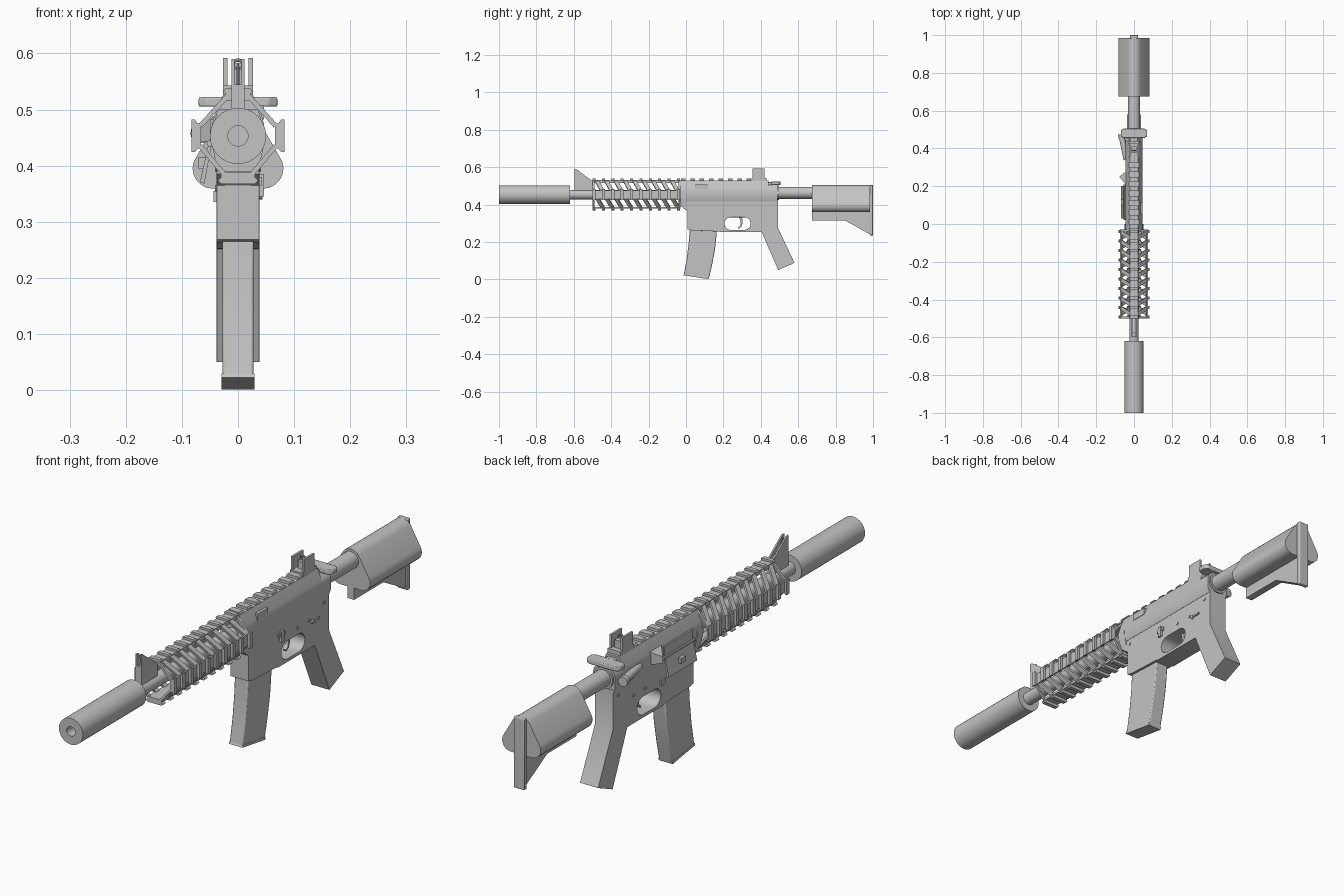
import bpy, bmesh, math
from mathutils import Vector
from itertools import product

if "Cube" in bpy.data.objects:
    bpy.data.objects.remove(bpy.data.objects["Cube"])

grey = bpy.data.materials.new("plain grey")
grey.diffuse_color = (0.55, 0.55, 0.55, 1)
grey.use_nodes = True
grey.node_tree.nodes["Principled BSDF"].inputs["Base Color"].default_value = grey.diffuse_color
AX = 0.453            # height of the bore line


def finish(ob, bevel=0):
    ob.data.materials.clear()
    ob.data.materials.append(grey)
    if bevel:
        m = ob.modifiers.new("edge", 'BEVEL')
        m.width, m.segments, m.limit_method = bevel, 2, 'ANGLE'
    bpy.ops.object.select_all(action='DESELECT')
    ob.select_set(True)
    bpy.context.view_layer.objects.active = ob
    bpy.ops.object.shade_smooth_by_angle(angle=math.radians(32))
    return ob


def hulls(name, groups, bevel=0):
    """One object made of convex pieces, each given by its corner points."""
    bm = bmesh.new()
    for pts in groups:
        vs = [bm.verts.new(p) for p in pts]
        bmesh.ops.convex_hull(bm, input=vs)
    bmesh.ops.dissolve_limit(bm, angle_limit=0.01, verts=bm.verts, edges=bm.edges)
    bmesh.ops.recalc_face_normals(bm, faces=bm.faces)
    me = bpy.data.meshes.new(name)
    bm.to_mesh(me)
    ob = bpy.data.objects.new(name, me)
    bpy.context.collection.objects.link(ob)
    return finish(ob, bevel)


def box(x0, x1, y0, y1, z0, z1):
    return list(product((x0, x1), (y0, y1), (z0, z1)))


def section(pts, y0, y1):
    """Cross-section (x, z), mirrored and stretched along y."""
    return [(s * x, y, z) for s in (-1, 1) for x, z in pts for y in (y0, y1)]


def side(name, loops, half, x=0, bevel=0):
    """Side profile (y, z) with optional holes, extruded in x."""
    cu = bpy.data.curves.new(name, 'CURVE')
    cu.dimensions, cu.fill_mode, cu.extrude = '2D', 'BOTH', half
    for pts in loops:
        sp = cu.splines.new('POLY')
        sp.points.add(len(pts) - 1)
        for p, (a, b) in zip(sp.points, pts):
            p.co = (a, b, 0, 1)
        sp.use_cyclic_u = True
    tmp = bpy.data.objects.new(name + "_curve", cu)
    bpy.context.collection.objects.link(tmp)
    bpy.context.view_layer.update()
    bm = bmesh.new()
    bm.from_mesh(tmp.to_mesh())
    tmp.to_mesh_clear()
    bpy.data.objects.remove(tmp)
    for v in bm.verts:
        v.co = (v.co.z + x, v.co.x, v.co.y)
    bmesh.ops.remove_doubles(bm, verts=bm.verts, dist=1e-5)
    bmesh.ops.dissolve_limit(bm, angle_limit=0.01, verts=bm.verts, edges=bm.edges)
    bmesh.ops.recalc_face_normals(bm, faces=bm.faces)
    me = bpy.data.meshes.new(name)
    bm.to_mesh(me)
    bm.free()
    ob = bpy.data.objects.new(name, me)
    bpy.context.collection.objects.link(ob)
    return finish(ob, bevel)


def lathe(name, prof, z=AX, n=32):
    """Profile (radius, y) spun round a lengthwise axis."""
    bm = bmesh.new()
    rings = [[bm.verts.new((r * math.cos(t), y, z + r * math.sin(t)))
              for t in (2 * math.pi * i / n for i in range(n))] for r, y in prof]
    for a, b in zip(rings, rings[1:]):
        for i in range(n):
            bm.faces.new((a[i], a[(i + 1) % n], b[(i + 1) % n], b[i]))
    bm.faces.new(rings[0])
    bm.faces.new(rings[-1])
    bmesh.ops.recalc_face_normals(bm, faces=bm.faces)
    me = bpy.data.meshes.new(name)
    bm.to_mesh(me)
    ob = bpy.data.objects.new(name, me)
    bpy.context.collection.objects.link(ob)
    return finish(ob)


def rod(a, b, r, n=16):
    """Corner points of a cylinder between two points."""
    a, b = Vector(a), Vector(b)
    q = (b - a).to_track_quat('Z', 'Y')
    return [p + q @ Vector((r * math.cos(t), r * math.sin(t), 0))
            for p in (a, b) for t in (2 * math.pi * i / n for i in range(n))]


# Muzzle and barrel
lathe("suppressor", [(.018, -.93), (.018, -1), (.05, -1), (.05, -.62), (.025, -.62)])
lathe("barrel", [(.025, -.63), (.025, 0)])

# Handguard: four rails, teeth, slanted slats and end frames
ribs = [-.04 - .0502 * i for i in range(10)]
rails = [box(-.022, .022, -.5, -.03, .515, .53), box(-.03, .03, -.5, -.03, .378, .388)]
teeth, slats = [], []
for s in (-1, 1):
    rails.append(box(s * .066, s * .073, -.5, -.03, AX - .022, AX + .022))
for y in ribs:
    a, b = y - .008, y + .008
    teeth.append(section([(.02, .527), (.026, .532), (.022, .538)], a, b))
    teeth.append(section([(.03, .38), (.036, .373), (.03, .367)], a, b))
    for s in (-1, 1):
        teeth.append([(s * x, yy, AX + k * z) for x, z in ((.07, .02), (.077, .029), (.083, .029))
                      for k in (-1, 1) for yy in (a, b)])
        if y > -.48:
            for (x0, z0), (x1, z1) in (((.022, .527), (.07, AX + .021)), ((.07, AX - .021), (.028, .382))):
                slats.append([(s * (x - d), yy + e, z - d * (1 if z0 > .5 else -1))
                              for x, z, e in ((x0, z0, -.034), (x1, z1, -.004))
                              for yy in (y - .011, y + .011) for d in (0, .006)])
        for y0, y1 in ((-.5, -.49), (-.04, -.03)):
            for (x0, z0), (x1, z1) in (((.022, .527), (.07, AX + .021)), ((.07, AX - .021), (.028, .382))):
                if y == ribs[0]:
                    slats.append([(s * (x - d), yy, z - d * (1 if z0 > .5 else -1))
                                  for x, z in ((x0, z0), (x1, z1)) for yy in (y0, y1) for d in (0, .006)])
hulls("handguard_rails", rails)
hulls("handguard_teeth", teeth)
hulls("handguard_slats", slats)

# Front sight: gas block, two ears, post
side("front_sight_base", [[(-.595, .44), (-.595, .545), (-.56, .545), (-.5, .515), (-.5, .44)]], .012)
for s in (-1, 1):
    side("front_sight_ear", [[(-.595, .54), (-.597, .59), (-.585, .588), (-.5, .525), (-.5, .51)]], .003, s * .009)
hulls("front_sight_post", [rod((0, -.575, .53), (0, -.575, .583), .003, 8)])

# Upper receiver, with its top rail
upper = [(.026, .528), (.026, .512), (.042, .49), (.046, .475), (.046, .435), (.039, .415)]
hulls("upper_receiver", [section(upper, -.03, .44),
                         section([(.026, .505), (.042, .49), (.046, .475), (.046, .435), (.039, .415)], .44, .49)])
hulls("receiver_rail_teeth", [section([(.02, .527), (.026, .532), (.022, .538)], y - .012, y + .012)
                              for y in (-.015 + .0502 * i for i in range(9))])
hulls("receiver_front_collar", [section([(.036, .50), (.05, AX), (.036, .39)], -.035, 0)])

# Lower receiver and pistol grip with trigger opening
hole = [(y + .034 * math.cos(t), .298 + .034 * math.sin(t))
        for y, t0 in ((.312, -90), (.239, 90)) for t in (math.radians(t0 + 22.5 * i) for i in range(9))]
outer = [(-.02, .425), (-.02, .385), (.008, .365), (.008, .268), (.03, .262), (.175, .256), (.185, .252),
         (.405, .252), (.493, .05), (.58, .088), (.492, .275), (.492, .425)]
side("lower_receiver_and_grip", [outer, hole], .038, bevel=.003)
side("trigger", [[(.283, .34), (.3, .34), (.302, .3), (.295, .28), (.28, .27), (.278, .275), (.29, .287), (.293, .3)]], .007)

# Magazine, gently curved
side("magazine", [[(.02, .28), (.015, .2), (.004, .11), (-.012, .025), (.122, .003), (.14, .08), (.155, .16), (.167, .28)]],
     .028, bevel=.004)
side("magazine_floor", [[(-.011, .03), (-.014, .022), (.121, .001), (.124, .012)]], .029)

# Rear sight
hulls("rear_sight", [box(-.027, .027, .35, .43, .525, .543)] +
      [box(s * .019, s * .027, .355, .42, .54, .592) for s in (-1, 1)] +
      [box(-.012, .012, .375, .41, .54, .572)])
bpy.ops.mesh.primitive_torus_add(location=(0, .39, .58), rotation=(math.pi / 2, 0, 0), major_radius=.008,
                                 minor_radius=.003, major_segments=20, minor_segments=8)
bpy.context.object.name = "rear_sight_ring"
finish(bpy.context.object)

# Charging handle
hulls("charging_handle", [section([(.07, .505), (.07, .522)], .465, .495) + section([(.055, .505), (.055, .522)], .455, .505),
                          box(-.02, .02, .42, .47, .503, .52)], bevel=.003)

# Left side: port, open cover, deflector, forward assist
hulls("ejection_port_bolt", [box(-.05, -.03, .03, .2, .445, .482)])
hulls("port_cover", [[(x, y, z) for x, z in ((-.046, .442), (-.052, .442), (-.06, .368), (-.068, .37)) for y in (.03, .2)]])
hulls("cover_hinge", [rod((-.05, .02, .44), (-.05, .21, .44), .006, 10)])
hulls("cover_latch", [box(-.07, -.055, .1, .13, .395, .415)])
hulls("case_deflector", [[(-.04, .205, .44), (-.04, .205, .49), (-.04, .28, .44), (-.04, .28, .49),
                          (-.078, .25, .445), (-.078, .25, .47)]])
hulls("forward_assist", [rod((-.04, .34, .458), (-.066, .465, .458), .015),
                         rod((-.064, .455, .458), (-.067, .475, .458), .018)])
hulls("magazine_button", [box(-.044, -.036, .185, .21, .335, .355)])

# Right side: small controls
hulls("side_plate", [box(.036, .046, .052, .115, .482, .508)])
hulls("bolt_catch", [box(.036, .046, .195, .212, .345, .385), box(.036, .043, .185, .222, .365, .38)])
hulls("selector", [box(.036, .043, .39, .43, .345, .352), rod((.036, .39, .348), (.044, .39, .348), .008)])
hulls("receiver_pins", [rod((-.041, y, z), (.041, y, z), .006, 10)
                        for y, z in ((.02, .395), (.46, .395), (.3, .36), (.37, .36))])

# Buffer tube and stock
lathe("buffer_tube", [(.04, .48), (.04, .497), (.032, .497), (.032, .7)], .463)
body = []
for cx, cz, r in ((0, .463, .041), (.045, .395, .036)):
    body += [(cx + r * math.cos(t), cz + r * math.sin(t)) for t in (math.pi * i / 10 for i in range(20))]
hulls("stock_body", [section(body, .675, .985)])
side("stock_web", [[(.675, .4), (.675, .315), (.85, .315), (.985, .24), (.985, .4)]], .014)
hulls("butt_plate", [box(-.022, .022, .983, 1, .235, .504)], bevel=.003)
